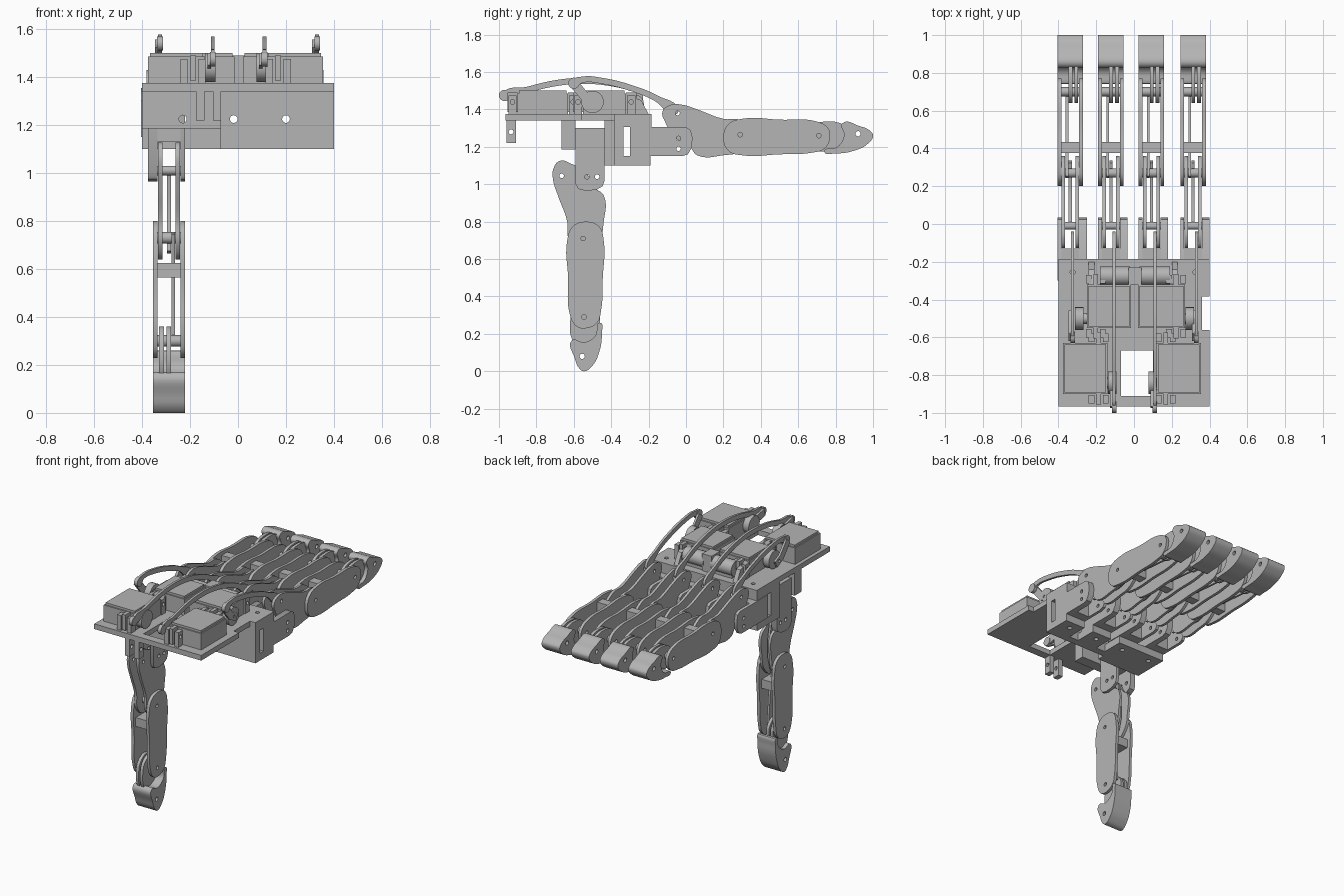
import bpy, math
from mathutils import Matrix, Vector

old = bpy.data.objects.get("Cube")
if old:
    bpy.data.objects.remove(old, do_unlink=True)

grey = bpy.data.materials.new("plain grey")
grey.use_nodes = True
colour = (0.46, 0.46, 0.46, 1)
grey.diffuse_color = colour
grey.node_tree.nodes["Principled BSDF"].inputs["Base Color"].default_value = colour

parts = []
SIDE = Matrix(((0, 0, 1, 0), (1, 0, 0, 0), (0, 1, 0, 0), (0, 0, 0, 1)))    # profile in yz
FRONT = Matrix(((1, 0, 0, 0), (0, 0, -1, 0), (0, 1, 0, 0), (0, 0, 0, 1)))  # profile in xz
FLAT = Matrix.Identity(4)                                                 # profile in xy


def circle(u, v, r, n=20):
    return [(u + r * math.cos(2 * math.pi * i / n), v + r * math.sin(2 * math.pi * i / n))
            for i in range(n)]


def plate(name, outline, a, b, holes=(), rounded=False, frame=SIDE, place=FLAT):
    """Extrude an outline with circular holes from a to b along the frame's axis."""
    cu = bpy.data.curves.new(name, 'CURVE')
    cu.dimensions, cu.fill_mode = '2D', 'BOTH'
    cu.extrude, cu.resolution_u = abs(b - a) / 2, 6
    for k, pts in enumerate([outline] + [circle(*h) for h in holes]):
        if rounded and k == 0:
            sp = cu.splines.new('BEZIER')
            sp.bezier_points.add(len(pts) - 1)
            for bp, p in zip(sp.bezier_points, pts):
                bp.co = (*p, 0)
                bp.handle_left_type = bp.handle_right_type = 'AUTO'
        else:
            sp = cu.splines.new('POLY')
            sp.points.add(len(pts) - 1)
            for q, p in zip(sp.points, pts):
                q.co = (*p, 0, 1)
        sp.use_cyclic_u = True
    tmp = bpy.data.objects.new(name + "_curve", cu)
    bpy.context.collection.objects.link(tmp)
    bpy.context.view_layer.update()
    me = bpy.data.meshes.new_from_object(tmp.evaluated_get(bpy.context.evaluated_depsgraph_get()))
    bpy.data.objects.remove(tmp, do_unlink=True)
    mid = (a + b) / 2 * (-1 if frame is FRONT else 1)
    me.transform(place @ frame @ Matrix.Translation((0, 0, mid)))
    me.materials.clear()
    me.materials.append(grey)
    ob = bpy.data.objects.new(name, me)
    bpy.context.collection.objects.link(ob)
    parts.append(ob)


def rect(u0, u1, v0, v1):
    return [(u0, v0), (u1, v0), (u1, v1), (u0, v1)]


def box(name, x0, x1, y0, y1, z0, z1, place=FLAT):
    plate(name, rect(y0, y1, z0, z1), x0, x1, place=place)


def rod(name, x, y, z, r, half, place=FLAT):
    plate(name, circle(y, z, r), x - half, x + half, place=place)


def strip(path, w):
    """Outline of a bar of half width w along a path."""
    up, down = [], []
    for i, p in enumerate(path):
        d = (Vector(path[min(i + 1, len(path) - 1)]) - Vector(path[max(i - 1, 0)])).normalized()
        n = Vector((-d.y, d.x)) * w
        up.append(tuple(Vector(p) + n))
        down.append(tuple(Vector(p) - n))
    return up + down[::-1]


KNUCKLE = [(-.11, 1.33), (-.125, 1.39), (-.08, 1.425), (-.02, 1.425), (.06, 1.4), (.2, 1.35),
           (.3, 1.34), (.36, 1.27), (.3, 1.18), (.2, 1.155), (.06, 1.155), (.02, 1.2), (-.06, 1.25)]
MIDDLE = [(.2, 1.25), (.225, 1.32), (.3, 1.35), (.5, 1.345), (.7, 1.335), (.76, 1.3),
          (.77, 1.25), (.74, 1.19), (.68, 1.17), (.5, 1.16), (.3, 1.155), (.225, 1.18)]
DISTAL = [(.64, 1.25), (.67, 1.31), (.74, 1.335), (.84, 1.32), (.9, 1.27), (.84, 1.19),
          (.74, 1.175), (.67, 1.19)]
TIP = [(.835, 1.325), (.93, 1.31), (.985, 1.285), (1, 1.26), (.97, 1.215), (.9, 1.18),
       (.8, 1.165), (.74, 1.175), (.81, 1.2), (.845, 1.26)]
CHEEK = [(-.3, 1.15), (-.02, 1.15), (.01, 1.16), (.03, 1.195), (.035, 1.25), (.025, 1.29),
         (0, 1.305), (-.3, 1.305)]


def finger(label, place):
    def p(n, *args, **kw):
        plate(label + "_" + n, *args, place=place, **kw)
    # fork mounted on the palm
    pins = [(-.04, 1.245, .012), (-.04, 1.19, .012)]
    p("fork_thin_cheek", CHEEK, -.0675, -.0475, holes=pins)
    p("fork_thick_cheek", CHEEK, .0475, .0875, holes=pins)
    box(label + "_fork_block", -.0475, .0475, -.3, -.13, 1.15, 1.305, place)
    # knuckle segment with its inner link
    for s in (-1, 1):
        p("knuckle_plate", KNUCKLE, s * .027, s * .045, holes=[(-.045, 1.38, .012)], rounded=True)
        p("middle_plate", MIDDLE, s * .0475, s * .0675,
          holes=[(.29, 1.265, .012), (.71, 1.26, .012)], rounded=True)
    p("inner_link", strip([(-.02, 1.23), (.1, 1.21), (.22, 1.21), (.33, 1.24)], .022), -.008, .008)
    p("long_link", strip([(.25, 1.3), (.45, 1.24), (.68, 1.22)], .018), -.024, -.01)
    # middle segment cross bar and hinge pins
    box(label + "_cross_bar", -.06, .06, .375, .435, 1.18, 1.33, place)
    rod(label + "_knuckle_pin", 0, -.01, 1.245, .02, .05, place)
    rod(label + "_middle_pin", 0, .27, 1.265, .024, .05, place)
    rod(label + "_distal_pin", 0, .7, 1.26, .024, .05, place)
    # fingertip with two hinge plates
    p("distal_plate_a", DISTAL, -.009, .011, rounded=True)
    p("distal_plate_b", DISTAL, .022, .042, rounded=True)
    p("tip", TIP, -.0675, .0675, holes=[(.92, 1.27, .014)], rounded=True)


centres = [-.3375, -.1225, .0925, .3125]
for i, c in enumerate(centres):
    finger("finger_%d" % (i + 1), Matrix.Translation((c, 0, 0)))
# thumb is the same assembly turned downwards
finger("thumb", Matrix(((-1, 0, 0, -.2875), (0, 0, -1, .715), (0, -1, 0, 1.0), (0, 0, 0, 1))))

# palm bracket: walls, roof and floor pads under the finger forks
HOLE_Z = 1.225
plate("palm_wall_right", rect(-.07, .4, 1.1, 1.375), -.385, -.335, frame=FRONT,
      holes=[(-.018, HOLE_Z, .016), (.2, HOLE_Z, .016)])
plate("palm_wall_left", rect(-.4, -.07, 1.1, 1.375), -.435, -.335, frame=FRONT,
      holes=[(-.23, HOLE_Z, .016)])
plate("palm_roof", rect(-.4, .4, -.335, -.185), 1.305, 1.375, frame=FLAT,
      holes=[(-.325, -.255, .013), (.325, -.255, .013)])
for x0, x1 in ((-.4, -.04), (.03, .18), (.25, .4)):
    holes = [(c + .01, -.25, .015) for c in centres if x0 < c < x1]
    plate("palm_floor_pad", rect(x0, x1, -.335, -.19), 1.1, 1.15, frame=FLAT, holes=holes)
for x0, x1 in ((-.02, .03), (.18, .25)):
    plate("palm_notch_edge", rect(x0, x1, -.36, -.335), 1.15, 1.2, frame=FLAT)

# thumb mount flange and hanging lugs
plate("thumb_flange", rect(-.4, -.07, 1.185, 1.36), -.665, -.59, frame=FRONT,
      holes=[(-.23, HOLE_Z, .016)])
for x in (-.175, -.105):
    plate("hanging_lug", rect(-.96, -.91, 1.22, 1.35), x, x + .035, holes=[(-.935, 1.28, .013)])

# deck with a rear opening
DECK = (1.34, 1.375)
box("deck_middle", -.4, .36, -.56, -.38, *DECK)
box("deck_front_strip", -.4, .4, -.67, -.56, *DECK)
box("deck_left", -.4, -.07, -.91, -.67, *DECK)
box("deck_right", .1, .4, -.91, -.67, *DECK)
box("deck_back_strip", -.4, .4, -.965, -.91, *DECK)


def servo(name, x0, x1, y0, y1, shaft_side):
    # body, lid, mounting ears and posts
    box(name + "_body", x0, x1, y0, y1, 1.375, 1.485)
    box(name + "_lid", x0 + .008, x1 - .008, y0 + .008, y1 - .008, 1.485, 1.5)
    ear = x1 - .06 if shaft_side > 0 else x0 + .035
    for ya, yb in ((y0 - .055, y0), (y1, y1 + .055)):
        box(name + "_ear", ear, ear + .025, ya, yb, 1.385, 1.49)
        for dx in (-.04, .035):
            plate(name + "_post", rect(ya + .005, yb - .005, 1.375, 1.475), ear + dx, ear + dx + .03,
                  holes=[((ya + yb) / 2, 1.44, .012)])


servo("rear_servo_left", -.375, -.14, -.9, -.63, 1)
servo("rear_servo_right", .12, .355, -.9, -.63, -1)
servo("front_servo_left", -.25, -.015, -.55, -.32, -1)
servo("front_servo_right", .02, .27, -.55, -.32, 1)

# horns and push rods
for x, inner in ((-.325, False), (-.105, True), (.11, True), (.33, False)):
    s = -1 if x < 0 else 1
    if inner:
        y, end = -.84, (-.97, 1.475)
        path = [end, (-.85, 1.505), (-.7, 1.54), (-.55, 1.553), (-.4, 1.54)]
        shaft = x - .01
    else:
        y, end = -.5, (-.6, 1.54)
        path = [end, (-.55, 1.56), (-.45, 1.553)]
        shaft = x - s * .035
    path += [(-.28, 1.51), (-.16, 1.46), (-.05, 1.385)]
    rod("horn_hub", shaft, y, 1.44, .06, .022)
    rod("horn_shaft", shaft - s * -.02 if inner else shaft - s * .02, y, 1.44, .03, .035)
    plate("horn_arm", strip([(y + .03, 1.425), (y - .03, 1.455), end], .025), x - .022, x - .008,
          holes=[(y, 1.44, .01)])
    rod("rod_eye", x, *end, .03, .012)
    plate("push_rod", strip(path, .016), x - .008, x + .008, rounded=True)

# rounded cross drums at the front of the deck
for x in (-.1, .11):
    rod("cross_drum", x, -.275, 1.43, .05, .08)
    box("drum_foot", x - .075, x + .075, -.31, -.24, 1.375, 1.43)
box("drum_bridge", -.03, .04, -.32, -.23, 1.375, 1.49)
for x in (-.24, .2):
    plate("side_post", [(-.33, 1.375), (-.2, 1.375), (-.24, 1.45), (-.33, 1.48)], x, x + .03,
          holes=[(-.3, 1.435, .012)])

# soften curved sides while keeping plate edges crisp
bpy.ops.object.select_all(action='DESELECT')
for ob in parts:
    ob.select_set(True)
bpy.context.view_layer.objects.active = parts[0]
bpy.ops.object.shade_smooth_by_angle(angle=math.radians(35))
